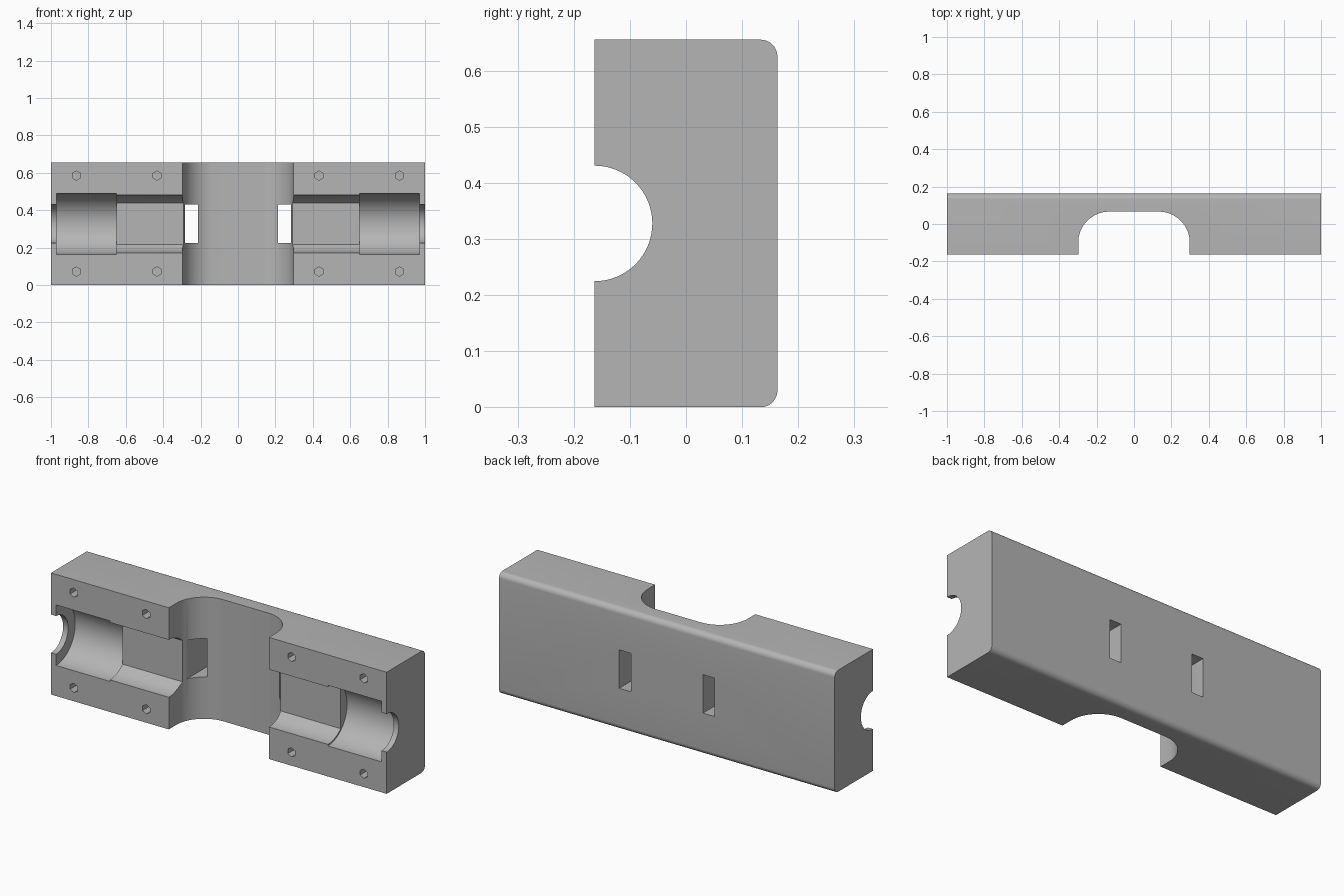
import bpy, bmesh
from math import cos, sin, pi, asin, acos
from mathutils import Vector

cube = bpy.data.objects.get("Cube")
if cube:
    bpy.data.objects.remove(cube, do_unlink=True)

FRONT, BACK, HEIGHT = -0.163, 0.163, 0.655
MID = HEIGHT / 2

grey = bpy.data.materials.new("plain grey")
grey.use_nodes = True
grey.diffuse_color = (0.46, 0.46, 0.46, 1)
grey.node_tree.nodes["Principled BSDF"].inputs["Base Color"].default_value = (0.46, 0.46, 0.46, 1)


def arc(cx, cy, r, start, end, steps):
    return [(cx + r * cos(start + (end - start) * i / steps),
             cy + r * sin(start + (end - start) * i / steps)) for i in range(steps + 1)]


def prism(name, profile, axis, low, high):
    """Extrude a closed profile along one axis; the profile holds the other two axes in order."""
    bm = bmesh.new()

    def place(a, b, c):
        return {"x": (c, a, b), "y": (a, c, b), "z": (a, b, c)}[axis]

    face = bm.faces.new([bm.verts.new(place(a, b, low)) for a, b in profile])
    new = bmesh.ops.extrude_face_region(bm, geom=[face])["geom"]
    shift = Vector(place(0, 0, high - low))
    bmesh.ops.translate(bm, vec=shift, verts=[v for v in new if isinstance(v, bmesh.types.BMVert)])
    bmesh.ops.recalc_face_normals(bm, faces=bm.faces)
    mesh = bpy.data.meshes.new(name)
    bm.to_mesh(mesh)
    bm.free()
    mesh.materials.append(grey)
    obj = bpy.data.objects.new(name, mesh)
    bpy.context.collection.objects.link(obj)
    return obj


def circle(cx, cy, r, sides, turn=0):
    return arc(cx, cy, r, turn, turn + 2 * pi, sides)[:-1]


# Block with rounded back edges
R = 0.03
body = prism("clamp_block",
             [(FRONT, 0)] + arc(BACK - R, R, R, -pi / 2, 0, 8)
             + arc(BACK - R, HEIGHT - R, R, 0, pi / 2, 8) + [(FRONT, HEIGHT)],
             "x", -1, 1)

# Central notch with rounded inner corners
N, DEEP, HALF = 0.165, 0.066, 0.298
cutters = [prism("notch_cutter",
                 [(HALF, FRONT - 0.1)] + arc(HALF - N, DEEP - N, N, 0, pi / 2, 16)
                 + arc(N - HALF, DEEP - N, N, pi / 2, pi, 16) + [(-HALF, FRONT - 0.1)],
                 "z", -0.1, HEIGHT + 0.1)]

# Inner bore profile: a round channel with a flat back
r, flat = 0.155, 0.108
a = asin(flat / r)
b = acos(flat / r)
channel = (arc(FRONT, MID, r, b, 2 * pi - b, 40))

for side in (-1, 1):
    def span(name, profile, inner, outer):
        low, high = sorted((side * inner, side * outer))
        cutters.append(prism(name, profile, "x", low, high))

    span("channel_cutter", channel, 0.2, 0.66)
    span("bore_cutter", circle(FRONT, MID, 0.163, 64), 0.65, 0.97)
    span("end_hole_cutter", circle(FRONT, MID, 0.103, 64), 0.9, 1.1)

    # Slot running from the notch out through the back
    x0, x1, z0, z1 = side * 0.215, side * 0.284, 0.225, 0.432
    cutters.append(prism("slot_cutter", [(x0, z0), (x1, z0), (x1, z1), (x0, z1)],
                         "y", -0.12, BACK + 0.1))

    # Screw holes in the front face
    for x in (0.433, 0.864):
        for z in (0.072, HEIGHT - 0.07):
            cutters.append(prism("screw_hole_cutter", circle(side * x, z, 0.025, 6, pi / 2),
                                 "y", FRONT - 0.05, FRONT + 0.2))

# Cut everything out of the block, then drop the cutters
for cutter in cutters:
    mod = body.modifiers.new(cutter.name, "BOOLEAN")
    mod.operation, mod.solver, mod.object = "DIFFERENCE", "EXACT", cutter
    cutter.hide_render = True
evaluated = body.evaluated_get(bpy.context.evaluated_depsgraph_get())
result = bpy.data.meshes.new_from_object(evaluated)
body.modifiers.clear()
body.data = result
for cutter in cutters:
    bpy.data.objects.remove(cutter, do_unlink=True)

bpy.ops.object.select_all(action="DESELECT")
body.select_set(True)
bpy.context.view_layer.objects.active = body
bpy.ops.object.shade_smooth_by_angle(angle=pi / 6)
